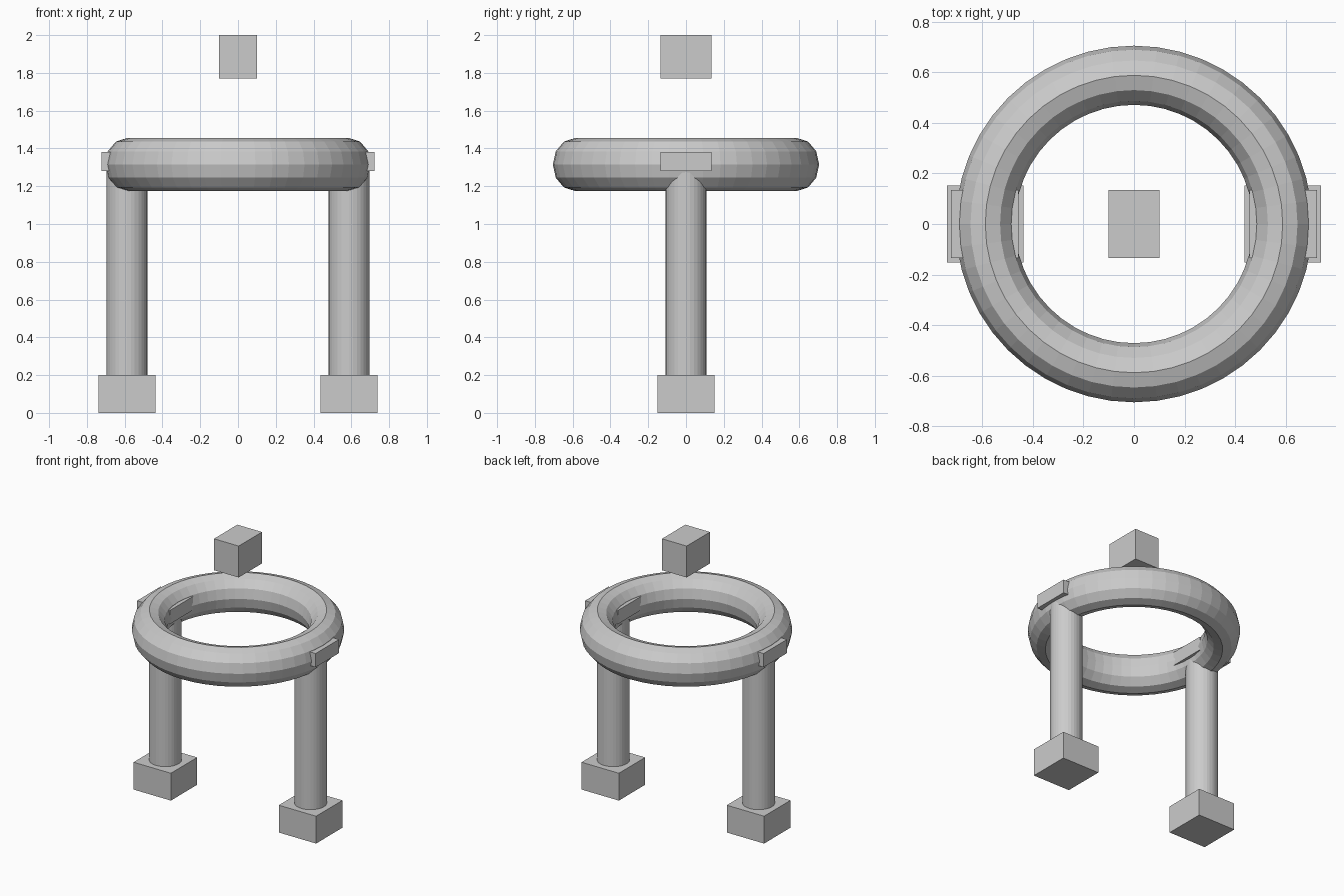
import bpy

old = bpy.data.objects.get("Cube")
if old:
    bpy.data.objects.remove(old, do_unlink=True)

# Single grey material
grey = bpy.data.materials.new("plain grey")
grey.use_nodes = True
colour = (0.6, 0.6, 0.6, 1)
grey.diffuse_color = colour
grey.node_tree.nodes["Principled BSDF"].inputs["Base Color"].default_value = colour

RING_R = 0.588
RING_Z = 1.315


def finish(name):
    obj = bpy.context.object
    obj.name = name
    obj.data.materials.append(grey)
    return obj


def box(name, centre, size):
    bpy.ops.mesh.primitive_cube_add(size=1, location=centre)
    bpy.context.object.scale = size
    return finish(name)


# Ring seat, slightly taller than wide in section
tube_w, tube_h = 0.117, 0.14
bpy.ops.mesh.primitive_torus_add(
    major_radius=RING_R, minor_radius=tube_w,
    major_segments=48, minor_segments=12, location=(0, 0, RING_Z))
bpy.context.object.scale.z = tube_h / tube_w
finish("ring")

# Floating block above the ring
box("top_block", (0, 0, 1.885), (0.2, 0.27, 0.23))

# Leg, foot and clamp plate on each side
for side, sign in (("left", 1), ("right", -1)):
    x = sign * RING_R
    foot_h = 0.2
    box(side + "_foot", (x, 0, foot_h / 2), (0.302, 0.304, foot_h))
    bpy.ops.mesh.primitive_cylinder_add(
        vertices=32, radius=0.108, depth=RING_Z - foot_h,
        location=(x, 0, (RING_Z + foot_h) / 2))
    finish(side + "_leg")
    box(side + "_clamp", (sign * 0.59, 0, 1.33), (0.266, 0.27, 0.1))
